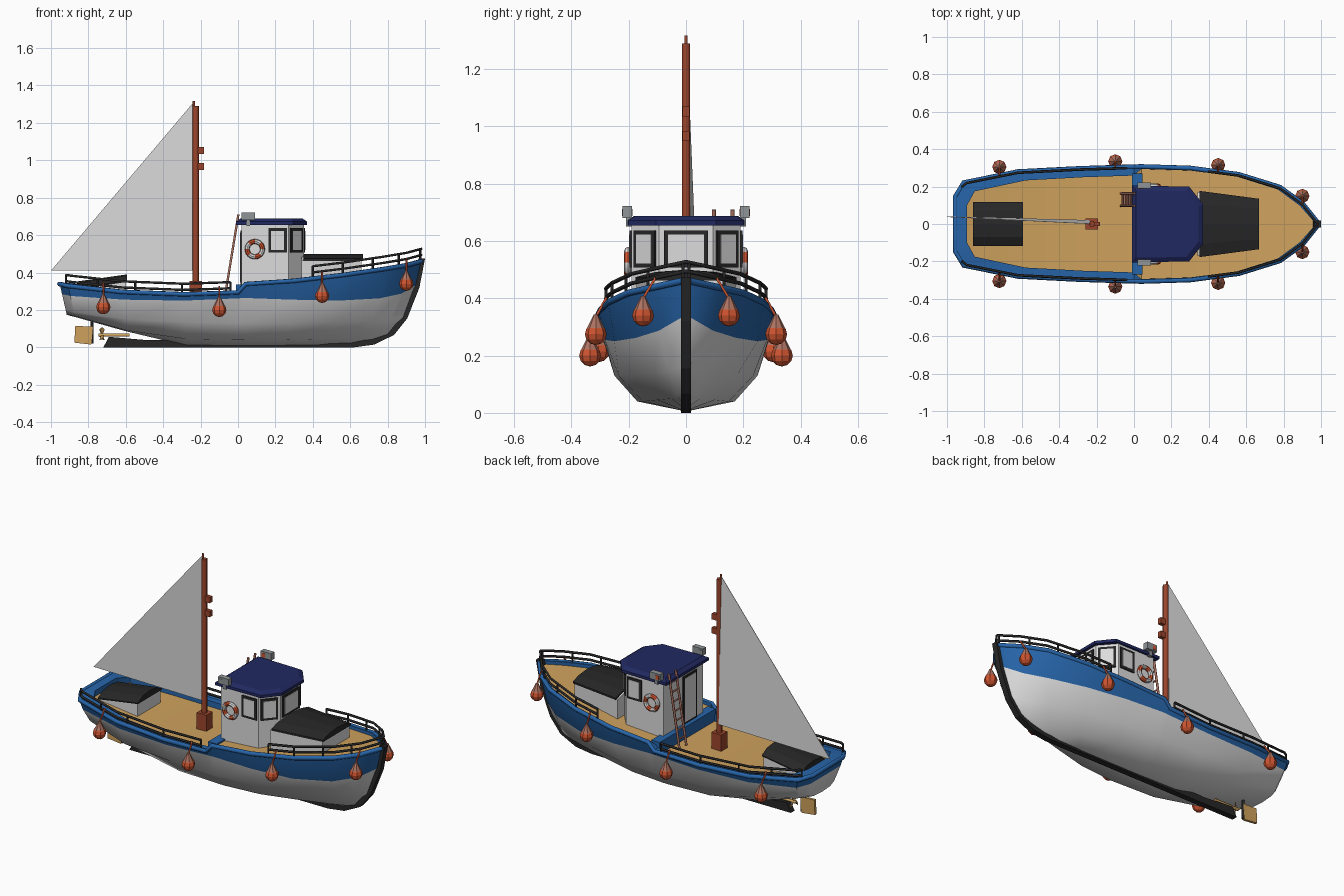
import bpy, bmesh, math
from mathutils import Matrix, Vector

if "Cube" in bpy.data.objects:
    bpy.data.objects.remove(bpy.data.objects["Cube"])

def mat(name, r, g, b):
    m = bpy.data.materials.new(name)
    m.diffuse_color = (r, g, b, 1)
    m.use_nodes = True
    m.node_tree.nodes["Principled BSDF"].inputs["Base Color"].default_value = m.diffuse_color
    return m

WHITE = mat("white", .72, .72, .72)
BLUE = mat("blue", .02, .13, .40)
NAVY = mat("navy", .015, .022, .12)
BLACK = mat("black", .02, .02, .02)
TAN = mat("tan", .62, .36, .11)
ORANGE = mat("orange", .62, .09, .03)
RUST = mat("rust", .33, .06, .025)
GREY = mat("grey", .28, .30, .31)
FADED = mat("faded red", .42, .17, .12)

def mesh(name, verts, faces, mats, idx=None, smooth=None):
    me = bpy.data.meshes.new(name)
    me.from_pydata([tuple(v) for v in verts], [], faces)
    for m in mats:
        me.materials.append(m)
    if idx:
        for p, i in zip(me.polygons, idx):
            p.material_index = i
    bm = bmesh.new()
    bm.from_mesh(me)
    bmesh.ops.recalc_face_normals(bm, faces=bm.faces)
    bm.to_mesh(me)
    bm.free()
    ob = bpy.data.objects.new(name, me)
    bpy.context.collection.objects.link(ob)
    if smooth:
        select(ob)
        bpy.ops.object.shade_smooth_by_angle(angle=math.radians(smooth))
    return ob

def select(ob):
    bpy.ops.object.select_all(action='DESELECT')
    ob.select_set(True)
    bpy.context.view_layer.objects.active = ob

def loft(name, a, b, m):
    """Solid between two matching outlines."""
    n = len(a)
    faces = [tuple(range(n)), tuple(range(n, 2 * n))]
    faces += [(i, (i + 1) % n, n + (i + 1) % n, n + i) for i in range(n)]
    return mesh(name, list(a) + list(b), faces, [m])

def box(name, x0, x1, y0, y1, z0, z1, m):
    ring = [(x0, y0), (x1, y0), (x1, y1), (x0, y1)]
    return loft(name, [(x, y, z0) for x, y in ring], [(x, y, z1) for x, y in ring], m)

def tube(name, paths, r, m, res=1):
    cu = bpy.data.curves.new(name, 'CURVE')
    cu.dimensions = '3D'
    cu.bevel_depth, cu.bevel_resolution, cu.use_fill_caps = r, res, True
    for path in paths:
        s = cu.splines.new('POLY')
        s.points.add(len(path) - 1)
        for p, c in zip(s.points, path):
            p.co = (*c, 1)
    cu.materials.append(m)
    ob = bpy.data.objects.new(name, cu)
    bpy.context.collection.objects.link(ob)
    select(ob)
    bpy.ops.object.convert(target='MESH')
    return ob

def window(name, x, y, z, w, h, ang, border=.014):
    """Black frame with a light pane; ang is the direction it faces."""
    d = Vector((math.cos(ang), math.sin(ang), 0))
    t = Vector((-d.y, d.x, 0))
    for part, m, ww, hh, out in (("frame", BLACK, w, h, .007), ("pane", WHITE, w - 2 * border, h - 2 * border, .009)):
        c = Vector((x, y, z))
        ring = [c + t * sx * ww / 2 + Vector((0, 0, sz * hh / 2)) for sx, sz in ((-1, -1), (1, -1), (1, 1), (-1, 1))]
        loft(name + "_" + part, ring, [p + d * out for p in ring], m)

# Hull lines: stations from stern to bow; sheer, stripe edge, bilge, chine, keel
SX = [-.955, -.91, -.62, -.29, 0, .04, .3, .56, .78, .9, .985]
SY = [.155, .23, .288, .305, .314, .315, .307, .273, .205, .118, .012]
SZ = [.345, .335, .303, .29, .30, .345, .362, .393, .425, .445, .468]
LINES = [
    (.985, .97, [.145, .215, .272, .288, .29, .29, .283, .25, .175, .095, .012],
     [.285, .275, .255, .25, .262, .264, .255, .25, .262, .287, .335]),
    (.965, .905, [.11, .17, .235, .247, .25, .25, .235, .18, .11, .06, .012],
     [.2, .19, .15, .135, .13, .13, .13, .135, .14, .15, .16]),
    (.96, .835, [.08, .11, .14, .165, .17, .17, .15, .10, .05, .03, .012],
     [.18, .168, .09, .045, .04, .04, .04, .045, .05, .06, .075]),
    (.96, .735, [0] * 11,
     [.174, .163, .085, .01, .005, .005, .005, .005, .008, .015, .03])]

verts, faces, idx = [], [], []
for i, x in enumerate(SX):
    aft = i < 5
    ix, iy = x * (.935 if aft else .985), max(SY[i] - (.055 if aft else .02), .003)
    half = [(ix, iy, SZ[i] - (.035 if aft else .02)), (ix, iy, SZ[i]), (x, SY[i], SZ[i])]
    half += [(x * (s if x < 0 else b), ys[i], zs[i]) for s, b, ys, zs in LINES]
    verts += half + [(p[0], -p[1], p[2]) for p in reversed(half[:-1])]
SEG = [1, 1, 1, 0, 0, 0]
for i in range(10):
    for k in range(13):
        k2 = (k + 1) % 13
        faces.append((i * 13 + k, i * 13 + k2, i * 13 + 13 + k2, i * 13 + 13 + k))
        idx.append(2 if k == 12 else (SEG + SEG[::-1])[k])
for o in (0, 130):                       # transom and bow end
    for k in range(6):
        q = [o + k, o + k + 1, o + 11 - k, o + 12 - k]
        faces.append(tuple(q if k < 5 else [q[0], q[1], q[3]]))
        idx.append(SEG[k])
mesh("hull", verts, faces, [WHITE, BLUE, TAN], idx, 40)

def sheer(x):
    for i in range(10):
        if x <= SX[i + 1]:
            f = (x - SX[i]) / (SX[i + 1] - SX[i])
            return SY[i] + f * (SY[i + 1] - SY[i]), SZ[i] + f * (SZ[i + 1] - SZ[i])

side = [(x, y - .008, z - .006) for x, y, z in zip(SX, SY, SZ)]
tube("rub_rail", [side[::-1] + [(x, -y, z) for x, y, z in side]], .013, BLUE)
box("deck_step", -.012, .045, -.27, .27, .24, .336, BLUE)

# Black keel and stem
prof = [(-.72, 0), (.62, 0), (.73, .015), (.835, .067), (.905, .155), (.97, .32), (1.0, .475),
        (.965, .475), (.925, .32), (.85, .18), (.74, .09), (.6, .04), (-.5, .04), (-.69, .056)]
loft("keel_and_stem", [(x, -.018, z) for x, z in prof], [(x, .018, z) for x, z in prof], BLACK)

# Propeller and rudder
tube("propeller_shaft", [[(-.745, 0, .065), (-.58, 0, .065)]], .009, TAN)
for k in range(3):
    a = k * 2 * math.pi / 3
    u, v = Vector((0, math.sin(a), math.cos(a))), Vector((.012, .012 * math.cos(a), -.012 * math.sin(a)))
    c = Vector((-.73, 0, .065))
    ring = [c, c + u * .03 + v, c + u * .042, c + u * .03 - v]
    loft("propeller_blade", ring, [p + Vector((.005, 0, 0)) for p in ring], TAN)
rud = [(-.875, .025), (-.785, .015), (-.775, .11), (-.87, .115)]
loft("rudder", [(x, -.008, z) for x, z in rud], [(x, .008, z) for x, z in rud], TAN)
tube("rudder_post", [[(-.78, 0, .02), (-.78, 0, .17)]], .008, BLACK)

# Wheelhouse and roof
def outline(pts, z, s=1):
    return [(.17 + (x - .17) * s, y * s, z) for x, y in pts + [(x, -y) for x, y in reversed(pts)]]
wall = [(.02, .19), (.27, .19), (.352, .095)]
loft("wheelhouse", outline(wall, .3), outline(wall, .66), WHITE)
roof = [(-.01, .205), (.295, .2), (.37, .105)]
loft("roof_edge", outline(roof, .655), outline(roof, .672), NAVY)
loft("roof_top", outline(roof, .672), outline(roof, .688, .88), NAVY)
window("front_window", .352, 0, .572, .155, .13, 0)
window("door", .02, -.06, .48, .13, .29, math.pi, .012)
for s in (1, -1):
    window("corner_window", .311, s * .1425, .572, .098, .13, s * math.atan2(.082, .095))
    window("side_window", .212, s * .19, .572, .098, .13, s * math.pi / 2)
    # Lamp boxes on the roof
    box("lamp", .02, .09, s * .205 - .016, s * .205 + .016, .68, .722, GREY)
    box("lamp_foot", .045, .065, s * .2 - .01, s * .2 + .01, .65, .68, GREY)
    box("lamp_lens", .028, .05, s * .205 - .018, s * .205 + .018, .688, .712, ORANGE if s > 0 else GREY)
    # Life rings in alternating colours
    bpy.ops.mesh.primitive_torus_add(major_segments=24, minor_segments=8, major_radius=.041, minor_radius=.013,
                                     location=(.09, s * .203, .525), rotation=(math.pi / 2, 0, 0))
    ring = bpy.context.object
    ring.name = "life_ring"
    ring.data.materials.append(ORANGE)
    ring.data.materials.append(WHITE)
    for p in ring.data.polygons:
        p.material_index = int((math.atan2(p.center.y, p.center.x) + math.pi) / (math.pi / 4)) % 2
    bpy.ops.object.shade_smooth_by_angle()

# Fore cabin with cambered black top
def arch(x, w, z0, z1, z2):
    return [(x, w, z0), (x, w, z1), (x, w * .6, z2 - .008), (x, 0, z2), (x, -w * .6, z2 - .008), (x, -w, z1), (x, -w, z0)]
loft("fore_cabin", arch(.34, .172, .32, .465, .492), arch(.66, .13, .36, .465, .492), WHITE)
loft("fore_cabin_top", arch(.35, .177, .463, .474, .5), arch(.668, .135, .463, .474, .5), BLACK)

# Stern hatch
loft("stern_hatch", arch(-.855, .11, .26, .31, .345), arch(-.6, .11, .25, .35, .382), WHITE)
loft("stern_hatch_lid", arch(-.862, .117, .308, .316, .352), arch(-.593, .117, .35, .356, .39), BLACK)

# Railings
def rail_point(x, h, s):
    y, z = sheer(x)
    return (x, s * max(y - .014, .004), z + h)
fore = [.4, .56, .68, .78, .84, .9, .98]
back = [-.92, -.895, -.75, -.62, -.45, -.29, -.04]
bars, posts = [], []
for h in (.027, .06):
    bars.append([rail_point(x, h, 1) for x in fore] + [rail_point(x, h, -1) for x in reversed(fore)])
    bars += [[rail_point(x, h - .01, s) for x in back] for s in (1, -1)]
for s in (1, -1):
    for x in (.4, .56, .72, .86, .975):
        posts.append([rail_point(x, -.01, s), rail_point(x, .06, s)])
    for x in (-.92, -.75, -.55, -.3, -.04):
        posts.append([rail_point(x, -.01, s), rail_point(x, .05, s)])
tube("rail_bars", bars, .007, BLACK)
tube("rail_posts", posts, .006, BLACK)

# Mast, its box, lights and sail
box("mast_base", -.258, -.192, -.03, .03, .25, .355, RUST)
tube("mast", [[(-.226, 0, .3), (-.226, 0, 1.29)]], .017, RUST)
tube("mast_tip", [[(-.236, 0, 1.28), (-.236, 0, 1.318)]], .007, RUST)
for z in (.965, 1.05):
    box("mast_light", -.215, -.182, -.012, .012, z - .016, z + .02, RUST)
sail = mesh("sail", [(-1, .037, .41), (-.235, .018, .41), (-.238, 0, 1.31)], [(0, 1, 2)], [WHITE])
sail.modifiers.new("thickness", 'SOLIDIFY').thickness = .003

# Ladder behind the wheelhouse
lad = lambda f, y: (-.07 + .072 * f, y, .27 + .44 * f)
tube("ladder_sides", [[lad(0, y), lad(1, y)] for y in (.097, .163)], .007, FADED)
tube("ladder_rungs", [[lad(k / 8, .097), lad(k / 8, .163)] for k in range(1, 8)], .005, FADED)

# Buoy fenders on ropes
for x, y, z in ((-.72, .305, .215), (-.1, .335, .2), (.45, .315, .275), (.9, .15, .34)):
    for s in (1, -1):
        bpy.ops.mesh.primitive_uv_sphere_add(segments=8, ring_count=6, radius=.038, location=(x, s * y, z))
        bpy.context.object.name = "buoy"
        bpy.context.object.data.materials.append(ORANGE)
        bpy.ops.mesh.primitive_cone_add(vertices=8, radius1=.032, radius2=.007, depth=.05, location=(x, s * y, z + .043))
        bpy.context.object.name = "buoy_neck"
        bpy.context.object.data.materials.append(FADED)
        top = rail_point(x, .03, s)
        tube("buoy_rope", [[(x, s * y, z + .06), top]], .005, ORANGE)
